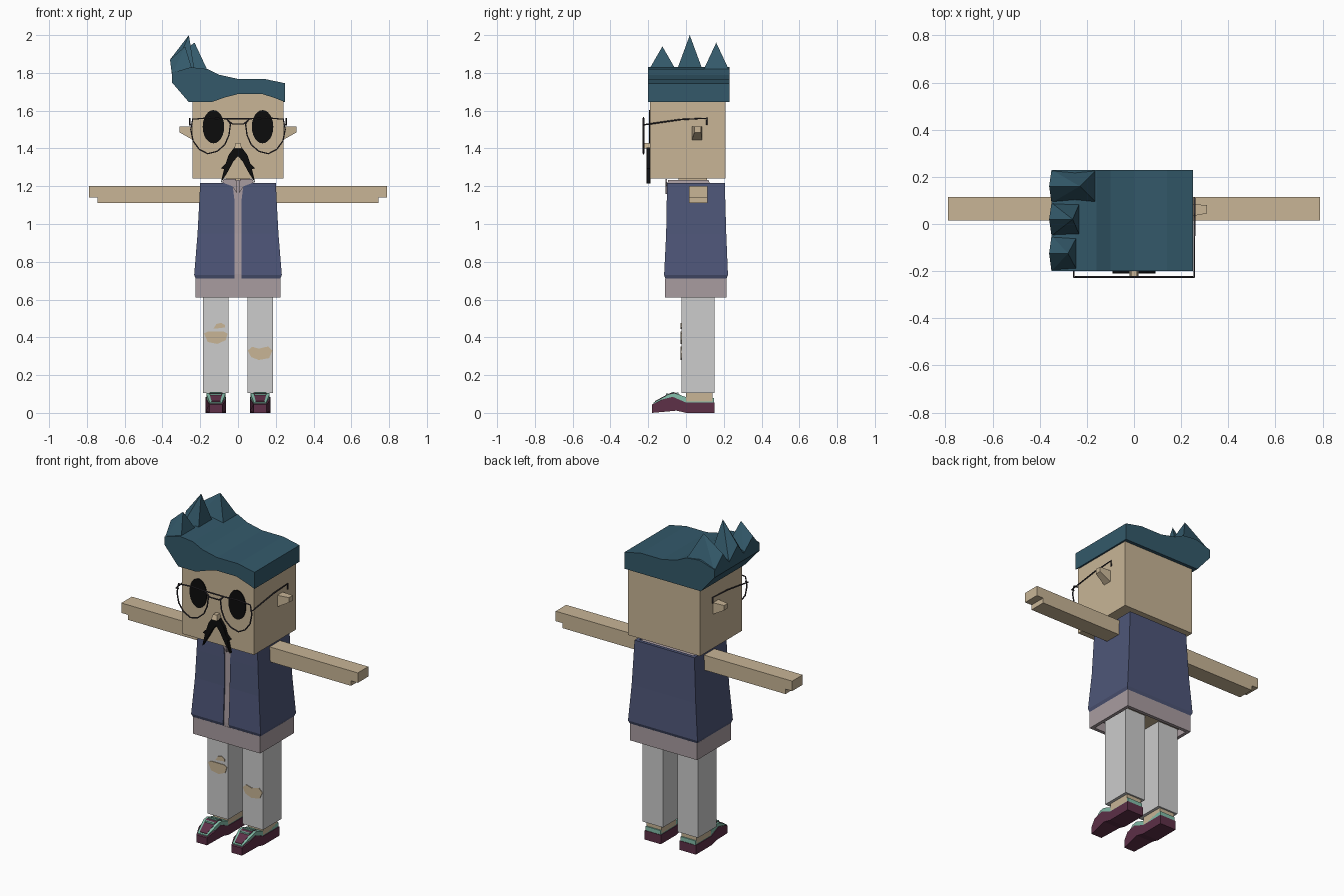
import bpy, bmesh, math
from mathutils import Vector

if "Cube" in bpy.data.objects:
    bpy.data.objects.remove(bpy.data.objects["Cube"])


def material(name, hex_code):
    srgb = [int(hex_code[i:i + 2], 16) / 255 for i in (0, 2, 4)]
    col = [c / 12.92 if c < 0.04 else ((c + 0.055) / 1.055) ** 2.4 for c in srgb] + [1]
    m = bpy.data.materials.new(name)
    m.use_nodes = True
    m.diffuse_color = col
    m.node_tree.nodes["Principled BSDF"].inputs["Base Color"].default_value = col
    return m


SKIN = material("skin tan", "C8B596")
HAIR = material("hair teal", "33596A")
BLACK = material("black", "0C0C0C")
WIRE = material("wire grey", "3A363C")
VEST = material("vest navy", "4E5678")
SHIRT = material("shirt mauve", "A99CA0")
PANTS = material("trouser white", "CCCCCC")
MAROON = material("shoe maroon", "5E3048")
MINT = material("shoe mint", "82BCA8")


def finish(bm, name, mat):
    bmesh.ops.recalc_face_normals(bm, faces=bm.faces)
    me = bpy.data.meshes.new(name)
    bm.to_mesh(me)
    bm.free()
    me.materials.append(mat)
    ob = bpy.data.objects.new(name, me)
    bpy.context.collection.objects.link(ob)
    return ob


def loft(name, rings, mat):
    """Skin a list of equal-length point rings and cap both ends."""
    bm = bmesh.new()
    vs = [[bm.verts.new(p) for p in r] for r in rings]
    n = len(vs[0])
    for a, b in zip(vs, vs[1:]):
        for i in range(n):
            bm.faces.new((a[i], a[(i + 1) % n], b[(i + 1) % n], b[i]))
    bm.faces.new(vs[0])
    bm.faces.new(vs[-1])
    return finish(bm, name, mat)


def rect(w, y0, y1, z):
    return [(w, y0, z), (w, y1, z), (-w, y1, z), (-w, y0, z)]


def box(name, x0, x1, y0, y1, z0, z1, mat):
    ring = [(x0, y0), (x1, y0), (x1, y1), (x0, y1)]
    return loft(name, [[(x, y, z) for x, y in ring] for z in (z0, z1)], mat)


def plate(name, pts, y0, y1, mat):
    """Extrude an x/z outline along y."""
    return loft(name, [[(x, y, z) for x, z in pts] for y in (y0, y1)], mat)


def side_profile(name, pts, x0, x1, mat):
    """Extrude a y/z outline along x."""
    return loft(name, [[(x, y, z) for y, z in pts] for x in (x0, x1)], mat)


def hull(name, pts, mat):
    bm = bmesh.new()
    for p in pts:
        bm.verts.new(p)
    bmesh.ops.convex_hull(bm, input=bm.verts)
    return finish(bm, name, mat)


def wire(name, paths, radius=0.004):
    """Thin wire through each (points, closed) path."""
    cu = bpy.data.curves.new(name, "CURVE")
    cu.dimensions = "3D"
    cu.bevel_depth = radius
    cu.bevel_resolution = 1
    for pts, closed in paths:
        sp = cu.splines.new("POLY")
        sp.points.add(len(pts) - 1)
        for q, p in zip(sp.points, pts):
            q.co = (*p, 1)
        sp.use_cyclic_u = closed
    cu.materials.append(WIRE)
    ob = bpy.data.objects.new(name, cu)
    bpy.context.collection.objects.link(ob)


# Head and neck
box("head", -0.24, 0.24, -0.19, 0.21, 1.24, 1.7, SKIN)
box("neck", -0.06, 0.06, -0.04, 0.11, 1.2, 1.25, SKIN)

# Hair: swept cap with an arched fringe, straight at the back
top = [(0.25, 1.745), (0.14, 1.768), (0, 1.768), (-0.1, 1.79), (-0.16, 1.82),
       (-0.25, 1.83), (-0.35, 1.8), (-0.35, 1.75), (-0.26, 1.645)]
fringe = [(-0.14, 1.645), (-0.07, 1.67), (0, 1.688), (0.13, 1.688), (0.2, 1.665), (0.25, 1.645)]
front = [(x, -0.2, z) for x, z in top + fringe]
mid = [(x, -0.185, z) for x, z in top + fringe]
back = [(x, 0.23, z) for x, z in top + [(x, 1.645) for x, z in fringe]]
loft("hair", [front, mid, [(x, -0.18, z) for x, y, z in back], back], HAIR)

# Hair spikes: front edge, back edge, tip x, tip z, inner base x
for name, y0, y1, tx, tz, xb in (("front", -0.2, -0.05, -0.28, 1.94, -0.24),
                                 ("middle", -0.05, 0.09, -0.26, 2.0, -0.23),
                                 ("back", 0.09, 0.23, -0.23, 1.96, -0.16)):
    yc = (y0 + y1) / 2
    hull("hair_spike_" + name, [(-0.35, y0, 1.79), (-0.35, y1, 1.79), (-0.36, yc, 1.87),
                                (xb, y0, 1.81), (xb, y1, 1.81), (tx, yc, tz)], HAIR)

# Nose
hull("nose", rect(0.02, -0.23, -0.18, 1.40) + rect(0.012, -0.22, -0.18, 1.43), SKIN)

# Moustache
half = [(0.02, 1.405), (0.05, 1.365), (0.065, 1.32), (0.09, 1.295), (0.074, 1.29),
        (0.092, 1.215), (0.055, 1.275), (0.025, 1.33)]
plate("moustache", [(0, 1.4)] + half + [(0, 1.36)] + [(-x, z) for x, z in reversed(half)],
      -0.21, -0.188, BLACK)

# Paired face parts, arms and legs
rims = []
lens = [(0.04, 1.53), (0.06, 1.557), (0.15, 1.562), (0.24, 1.555), (0.25, 1.5), (0.238, 1.44),
        (0.205, 1.395), (0.16, 1.372), (0.11, 1.385), (0.07, 1.42), (0.048, 1.47)]
for s, side in ((1, "left"), (-1, "right")):
    eye = [(s * 0.13 + 0.057 * math.cos(a), 1.515 + 0.088 * math.sin(a))
           for a in (i * math.tau / 24 for i in range(24))]
    plate(side + "_eye", eye, -0.196, -0.188, BLACK)

    hull(side + "_ear", [(s * x, y, z) for x, y0, y1, z0, z1 in
                         ((0.23, 0.03, 0.085, 1.44, 1.515), (0.31, 0.045, 0.08, 1.485, 1.515))
                         for y in (y0, y1) for z in (z0, z1)], SKIN)

    rims.append(([(s * x, -0.225, z) for x, z in lens], True))
    rims.append(([(s * 0.24, -0.225, 1.525), (s * 0.256, -0.225, 1.525), (s * 0.256, -0.03, 1.553),
                  (s * 0.256, 0.11, 1.56), (s * 0.256, 0.11, 1.525)], False))

    arm = [(0.18, 1.11), (0.745, 1.11), (0.745, 1.14), (0.79, 1.14), (0.79, 1.2), (0.18, 1.2)]
    plate(side + "_arm", [(s * x, z) for x, z in arm], 0.015, 0.115, SKIN)

    c = s * 0.117
    box(side + "_trouser_leg", c - 0.068, c + 0.068, -0.025, 0.15, 0.105, 0.68, PANTS)
    box(side + "_ankle", c - 0.05, c + 0.05, 0, 0.14, 0.06, 0.11, SKIN)

    # Shoe, narrowed towards the toe
    sole = [(-0.18, 0), (-0.05, 0.012), (0, 0), (0.15, 0), (0.15, 0.055), (0, 0.055),
            (-0.07, 0.085), (-0.13, 0.07), (-0.18, 0.045)]
    trim = [(0.147, 0.052), (0.147, 0.08), (0.01, 0.08), (-0.06, 0.105), (-0.09, 0.1),
            (-0.172, 0.055), (-0.172, 0.045), (-0.13, 0.065), (-0.06, 0.08), (0, 0.052)]
    toe = [(-0.165, 0.05), (-0.165, 0.062), (-0.09, 0.103), (-0.06, 0.108), (-0.03, 0.095),
           (-0.03, 0.06)]
    for part, prof, w, mat in (("shoe_sole", sole, 0.054, MAROON), ("shoe_trim", trim, 0.05, MINT),
                               ("shoe_toe_panel", toe, 0.035, MAROON)):
        ob = side_profile(side + "_" + part, prof, c - w, c + w, mat)
        for v in ob.data.vertices:
            if v.co.y < -0.15:
                v.co.x = c + (v.co.x - c) * 0.65
    for i, (y, z) in enumerate(((-0.1, 0.099), (-0.07, 0.107), (-0.045, 0.103))):
        box(f"{side}_lace_{i}", c - 0.03, c + 0.03, y - 0.006, y + 0.006, z - 0.01, z + 0.004, MINT)

# Glasses bridge
rims.append(([(-0.055, -0.225, 1.55), (-0.03, -0.225, 1.53), (0.03, -0.225, 1.53),
              (0.055, -0.225, 1.55)], False))
rims.append(([(-0.06, -0.225, 1.558), (0.06, -0.225, 1.558)], False))
wire("glasses", rims)

# Torn knees
tears = {"right_knee_tear": [(-0.18, 0.42), (-0.16, 0.43), (-0.075, 0.43), (-0.055, 0.42),
                             (-0.065, 0.385), (-0.11, 0.365), (-0.16, 0.375)],
         "right_small_tear": [(-0.13, 0.445), (-0.115, 0.47), (-0.09, 0.477), (-0.07, 0.465),
                              (-0.07, 0.452)],
         "left_knee_tear": [(0.052, 0.33), (0.075, 0.35), (0.11, 0.34), (0.16, 0.352),
                            (0.182, 0.33), (0.165, 0.29), (0.11, 0.28), (0.07, 0.295)]}
for name, pts in tears.items():
    plate(name, pts, -0.029, -0.022, SKIN)

# Shirt with an open hem
loft("shirt_hem", [rect(0.205, -0.09, 0.195, 0.665), rect(0.205, -0.09, 0.195, 0.61),
                   rect(0.225, -0.11, 0.215, 0.61), rect(0.225, -0.11, 0.215, 0.712)], SHIRT)
box("hips", -0.19, 0.19, -0.03, 0.16, 0.64, 0.69, SKIN)
loft("shirt_body", [rect(0.2, -0.108, 0.19, 0.7), rect(0.2, -0.109, 0.19, 0.735),
                    rect(0.19, -0.098, 0.19, 0.95), rect(0.185, -0.095, 0.19, 1.21)], SHIRT)
for s, side in ((1, "left"), (-1, "right")):
    plate(side + "_collar", [(s * x, z) for x, z in
                             ((0.085, 1.22), (0.075, 1.238), (0.01, 1.238), (0.004, 1.16), (0.03, 1.2))],
          -0.108, -0.1, SHIRT)
loft("shirt_collar_band", [rect(0.08, -0.1, 0.13, 1.2), rect(0.075, -0.095, 0.12, 1.232)], SHIRT)


# Vest: a C-shaped shell open down the front
def vest_ring(g, w, yf, yb, z, t=0.02):
    right = [(g, yf), (w, yf), (w, yb)]
    inner = [(w - t, yb - t), (w - t, yf + t), (g, yf + t)]
    loop = right + [(-x, y) for x, y in reversed(right)]
    loop += [(-x, y) for x, y in reversed(inner)] + inner
    return [(x, y, z) for x, y in loop]


loft("vest", [vest_ring(0.018, 0.222, -0.107, 0.212, 0.705), vest_ring(0.018, 0.232, -0.116, 0.222, 0.73),
              vest_ring(0.018, 0.214, -0.105, 0.213, 0.95), vest_ring(0.018, 0.205, -0.102, 0.208, 1.12),
              vest_ring(0.03, 0.2, -0.1, 0.206, 1.218)], VEST)
